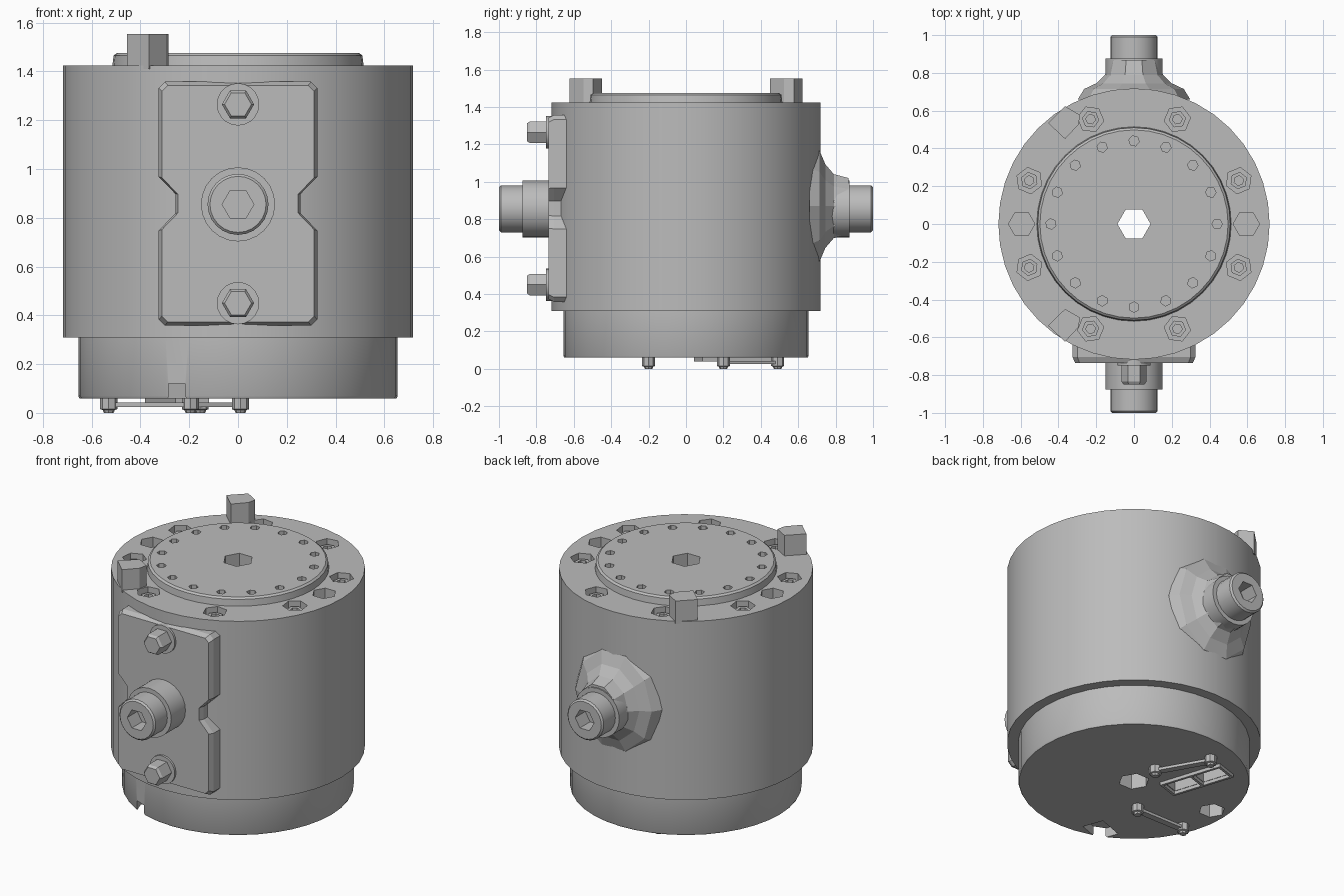
import bpy, bmesh
from math import sin, cos, pi, radians
from mathutils import Matrix, Vector

old = bpy.data.objects.get("Cube")
if old:
    bpy.data.objects.remove(old, do_unlink=True)

grey = bpy.data.materials.new("machined_grey")
grey.use_nodes = True
grey.diffuse_color = (0.5, 0.5, 0.5, 1)
grey.node_tree.nodes["Principled BSDF"].inputs["Base Color"].default_value = (0.5, 0.5, 0.5, 1)

FRONT = Matrix.Rotation(pi / 2, 4, 'X')    # local +z becomes -y
BACK = Matrix.Rotation(-pi / 2, 4, 'X')    # local +z becomes +y
AXIS_Z = 0.855                             # height of the side connectors


def at(x, y, z, turn=0):
    return Matrix.Translation((x, y, z)) @ Matrix.Rotation(turn, 4, 'Z')


def loft(bm, rings, mat=Matrix()):
    """Skin a stack of equal-length point rings and cap both ends."""
    rows = [[bm.verts.new(mat @ Vector(p)) for p in ring] for ring in rings]
    n = len(rows[0])
    faces = [bm.faces.new(rows[0]), bm.faces.new(rows[-1])]
    for a, b in zip(rows, rows[1:]):
        for i in range(n):
            j = (i + 1) % n
            faces.append(bm.faces.new((a[i], a[j], b[j], b[i])))
    bmesh.ops.recalc_face_normals(bm, faces=faces)


def lathe(bm, profile, sides, mat=Matrix(), sx=1.0):
    """Revolve (radius, height) pairs about local z."""
    loft(bm, [[(r * sx * cos(2 * pi * i / sides), r * sin(2 * pi * i / sides), z)
               for i in range(sides)] for r, z in profile], mat)


def box(bm, sx, sy, z0, z1, mat=Matrix()):
    q = [(-sx / 2, -sy / 2), (sx / 2, -sy / 2), (sx / 2, sy / 2), (-sx / 2, sy / 2)]
    loft(bm, [[(x, y, z) for x, y in q] for z in (z0, z1)], mat)


def finish(name, bm, smooth=True):
    me = bpy.data.meshes.new(name)
    bm.to_mesh(me)
    bm.free()
    me.materials.append(grey)
    ob = bpy.data.objects.new(name, me)
    bpy.context.collection.objects.link(ob)
    bpy.ops.object.select_all(action='DESELECT')
    ob.select_set(True)
    bpy.context.view_layer.objects.active = ob
    if smooth:
        bpy.ops.object.shade_smooth_by_angle(angle=radians(30))
    return ob


def cut(ob, bm):
    """Subtract the cutter mesh and bake the result."""
    cutter = finish("cutter", bm, False)
    cutter.hide_render = True
    mod = ob.modifiers.new("holes", 'BOOLEAN')
    mod.object, mod.operation, mod.solver = cutter, 'DIFFERENCE', 'EXACT'
    bpy.context.view_layer.objects.active = ob
    bpy.ops.object.modifier_apply(modifier=mod.name)
    bpy.data.objects.remove(cutter, do_unlink=True)


def polar(r, deg):
    return r * cos(radians(deg)), r * sin(radians(deg))


# Main housing: narrow base, wide drum and raised flange
bm = bmesh.new()
lathe(bm, [(0.65, 0.06), (0.655, 0.07), (0.655, 0.31), (0.718, 0.31), (0.718, 1.425),
           (0.515, 1.425), (0.51, 1.465), (0.498, 1.475)], 40)
housing = finish("housing", bm)

BOLT_ANGLES = [s * a + o for o in (0, 180) for s in (1, -1) for a in (22.5, 67.5)]
POCKET_TURN = radians(108)

bm = bmesh.new()
lathe(bm, [(0.088, 0), (0.088, 1.6)], 6)                           # centre bore
for k in range(16):                                                # flange holes
    lathe(bm, [(0.028, 1.43), (0.028, 1.5)], 6, at(*polar(0.44, k * 22.5), 0, k))
for a in BOLT_ANGLES:                                              # counterbores
    lathe(bm, [(0.07, 1.36), (0.07, 1.5)], 6, at(*polar(0.6, a), 0, radians(a)))
for a in (0, 180):                                                 # plain holes
    lathe(bm, [(0.07, 1.3), (0.07, 1.5)], 6, at(*polar(0.595, a), 0))
for s in (-0.095, 0.095):                                          # twin sockets below
    box(bm, 0.17, 0.11, 0, 0.16, at(-0.25, 0.255, 0, POCKET_TURN) @ at(s, 0, 0))
box(bm, 0.17, 0.13, 0, 0.12, at(-0.21, -0.545, 0, radians(20)))    # square socket below
lathe(bm, [(0.075, 0), (0.075, 0.14)], 6, at(-0.55, 0.03, 0))      # round socket below
cut(housing, bm)

# Socket-head bolts sunk in the rim
bm = bmesh.new()
for a in BOLT_ANGLES:
    lathe(bm, [(0.046, 1.35), (0.046, 1.4), (0.026, 1.4), (0.026, 1.375)], 6,
          at(*polar(0.6, a), 0, radians(a)))
finish("rim_bolts", bm, False)

# Two locating posts on the rim
post = [(-0.09, 0), (0, -0.085), (0.07, -0.01), (0.08, 0.042), (0, 0.088)]
for label, y in (("front", -0.538), ("back", 0.535)):
    bm = bmesh.new()
    loft(bm, [[(x, v, z) for x, v in post] for z in (1.41, 1.553)], at(-0.365, y, 0))
    finish(label + "_post", bm, False)

# Front cover plate with side notches and a chamfered edge
half = [(0.3, -0.5), (0.325, -0.475), (0.325, -0.11), (0.257, -0.04),
        (0.257, 0.04), (0.325, 0.11), (0.325, 0.475), (0.3, 0.5)]
outline = half + [(-x, z) for x, z in reversed(half)]
bm = bmesh.new()
loft(bm, [[(x * s, z * t, d) for x, z in outline]
          for s, t, d in ((1, 1, 0.6), (1, 1, 0.705), (0.96, 0.97, 0.735))],
     Matrix.Translation((0, 0, AXIS_Z + 0.003)) @ FRONT)
finish("cover_plate", bm, False)

# Cover bolts with washers
bm = bmesh.new()
for z in (0.45, 1.265):
    m = Matrix.Translation((0, 0, z)) @ FRONT
    lathe(bm, [(0.087, 0.72), (0.087, 0.748)], 20, m)
    lathe(bm, [(0.066, 0.74), (0.066, 0.835), (0.055, 0.85)], 6, m)
finish("cover_bolts", bm)

# Side connectors: stepped barrel with a hexagonal socket
for label, turn in (("front", FRONT), ("back", BACK)):
    m = Matrix.Translation((0, 0, AXIS_Z)) @ turn
    bm = bmesh.new()
    lathe(bm, [(0.152, 0.68), (0.152, 0.875), (0.125, 0.875),
               (0.125, 0.99), (0.115, 1.0)], 24, m)
    barrel = finish(label + "_connector", bm)
    bm = bmesh.new()
    lathe(bm, [(0.065, 0.9), (0.065, 1.1)], 6, m)
    cut(barrel, bm)

# Faceted flare joining the back connector to the drum
bm = bmesh.new()
lathe(bm, [(0.35, 0.66), (0.31, 0.715), (0.235, 0.745), (0.18, 0.79), (0.158, 0.868)], 10,
      Matrix.Translation((0, 0, AXIS_Z + 0.015)) @ BACK, 0.85)
finish("back_flare", bm, False)

# Retaining clips below the base: a bar between two footed screws
for label, a, b in (("inner", (0.01, 0.2), (-0.155, 0.49)),
                    ("outer", (-0.195, -0.2), (-0.53, -0.2))):
    a, b = Vector(a), Vector(b)
    d, mid = b - a, (a + b) / 2
    turn = Vector((1, 0)).angle_signed(d) * -1
    bm = bmesh.new()
    box(bm, d.length, 0.04, 0.025, 0.042, at(mid.x, mid.y, 0, turn))
    for p in (a, b):
        lathe(bm, [(0.02, 0), (0.025, 0.012), (0.035, 0.015), (0.035, 0.065)], 8,
              at(p.x, p.y, 0))
    finish(label + "_clip", bm, False)

# Thin raised frame around the twin sockets
bm = bmesh.new()
frame = at(-0.25, 0.255, 0, POCKET_TURN)
for s in (-1, 1):
    box(bm, 0.4, 0.015, 0.04, 0.07, frame @ at(0, s * 0.065, 0))
for s in (-1, 0, 1):
    box(bm, 0.015, 0.115, 0.04, 0.07, frame @ at(s * 0.192, 0, 0))
finish("socket_frame", bm, False)
